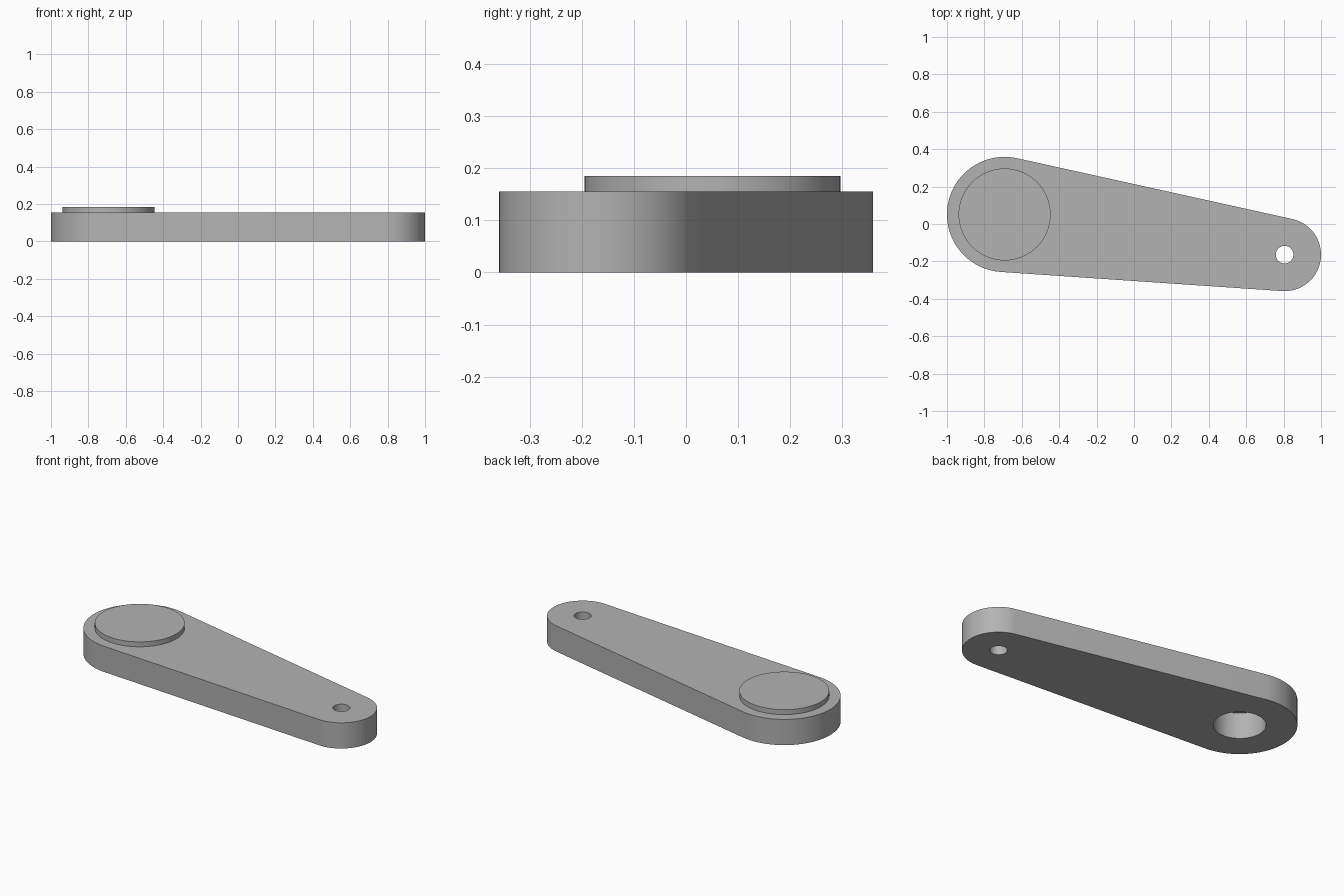
import bpy, bmesh
from math import atan2, asin, hypot, pi, cos, sin, radians

cube = bpy.data.objects.get("Cube")
if cube:
    bpy.data.objects.remove(cube, do_unlink=True)

BIG, BIG_R = (-0.692, 0.051), 0.308
SMALL, SMALL_R = (0.805, -0.164), 0.195
THICK, TOP = 0.155, 0.185

grey = bpy.data.materials.new("plain grey")
grey.use_nodes = True
grey.diffuse_color = (0.45, 0.45, 0.45, 1)
grey.node_tree.nodes["Principled BSDF"].inputs["Base Color"].default_value = grey.diffuse_color


def arc(centre, radius, start, end, steps):
    """Points along an arc, both ends included."""
    angles = [start + (end - start) * i / steps for i in range(steps + 1)]
    return [(centre[0] + radius * cos(a), centre[1] + radius * sin(a)) for a in angles]


def circle(centre, radius, steps=64):
    return arc(centre, radius, 0, 2 * pi, steps)[:-1]


def prism(name, outline, bottom, top):
    """Extrude a flat outline upwards into a solid object."""
    bm = bmesh.new()
    face = bm.faces.new([bm.verts.new((x, y, bottom)) for x, y in outline])
    raised = bmesh.ops.extrude_face_region(bm, geom=[face])["geom"]
    verts = [v for v in raised if isinstance(v, bmesh.types.BMVert)]
    bmesh.ops.translate(bm, verts=verts, vec=(0, 0, top - bottom))
    bmesh.ops.recalc_face_normals(bm, faces=bm.faces)
    mesh = bpy.data.meshes.new(name)
    bm.to_mesh(mesh)
    bm.free()
    mesh.materials.append(grey)
    obj = bpy.data.objects.new(name, mesh)
    bpy.context.collection.objects.link(obj)
    return obj


# Tapered arm: two round ends joined by their common tangents
dx, dy = SMALL[0] - BIG[0], SMALL[1] - BIG[1]
axis = atan2(dy, dx)
spread = pi / 2 - asin((BIG_R - SMALL_R) / hypot(dx, dy))
outline = arc(BIG, BIG_R, axis + spread, axis + 2 * pi - spread, 40)
outline += arc(SMALL, SMALL_R, axis - spread, axis + spread, 32)
arm = prism("tapered_arm", outline, 0, THICK)

# Round cap over the wide end
cap = prism("round_cap", circle(BIG, 0.246), THICK, TOP)

# Bore under the cap and pin hole through the narrow end
for name, centre, radius in (("bore", BIG, 0.141), ("pin_hole", SMALL, 0.047)):
    cutter = prism(name + "_cutter", circle(centre, radius), -0.1, THICK + 0.1)
    cut = arm.modifiers.new(name, "BOOLEAN")
    cut.operation = "DIFFERENCE"
    cut.solver = "EXACT"
    cut.object = cutter
    bpy.context.view_layer.objects.active = arm
    bpy.ops.object.modifier_apply(modifier=cut.name)
    bpy.data.objects.remove(cutter, do_unlink=True)

# Smooth round walls, crisp rims
bpy.ops.object.select_all(action="DESELECT")
for obj in (arm, cap):
    obj.select_set(True)
bpy.context.view_layer.objects.active = arm
bpy.ops.object.shade_smooth_by_angle(angle=radians(30))
